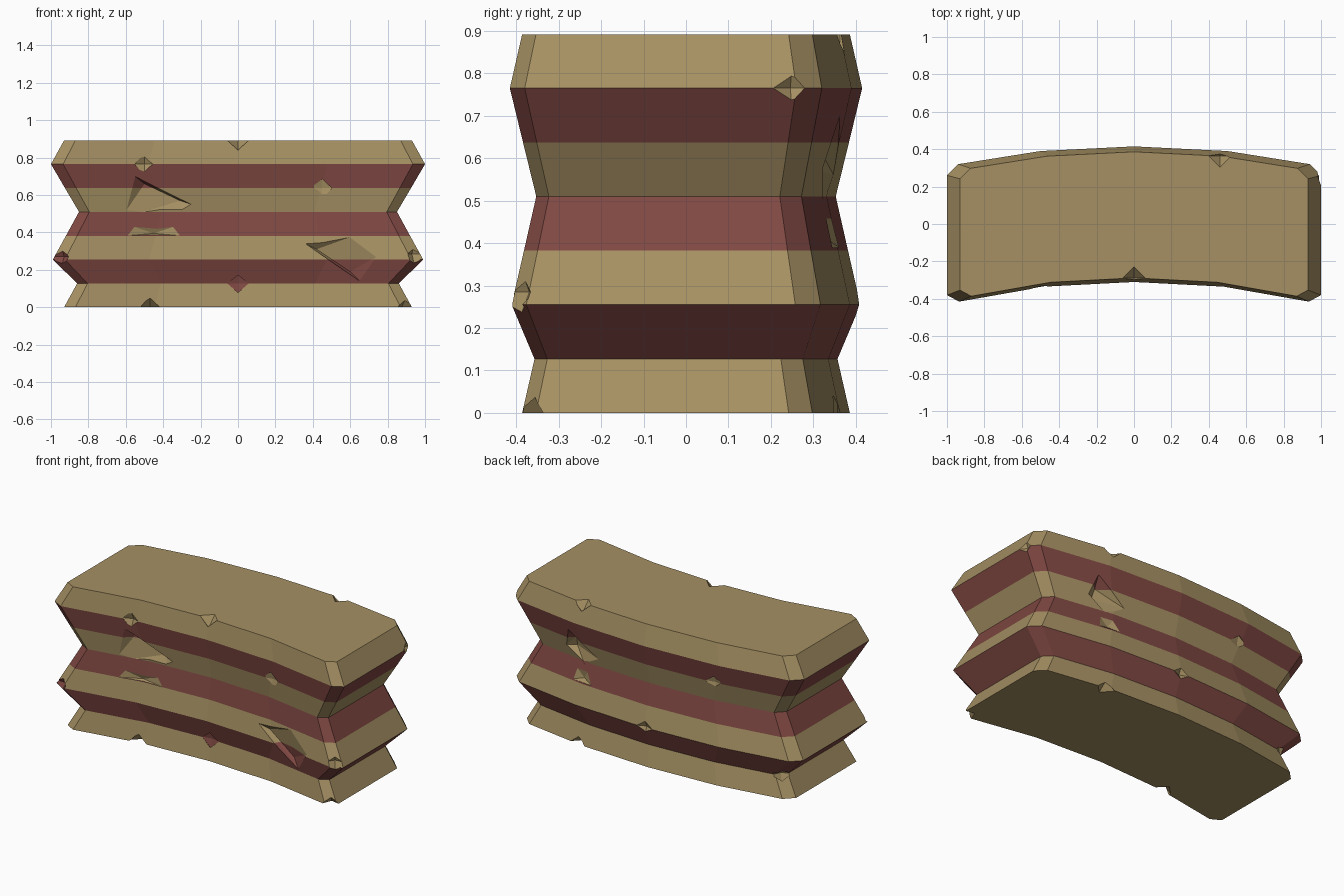
import bpy, bmesh
from math import cos, sin, radians
from mathutils import Vector

if "Cube" in bpy.data.objects:
    bpy.data.objects.remove(bpy.data.objects["Cube"])

# Materials
def mat(name, c):
    m = bpy.data.materials.new(name)
    m.diffuse_color = (*c, 1)
    m.use_nodes = True
    m.node_tree.nodes["Principled BSDF"].inputs["Base Color"].default_value = m.diffuse_color
    return m

TAN, RED, BANDED = 0, 1, 2
mats = [mat("sandstone", (0.38, 0.28, 0.125)), mat("red_stone", (0.215, 0.065, 0.055)),
        mat("broken_stone", (0.38, 0.28, 0.125))]

# Plan outline (right half, front to back) and its scale at each layer height
half = [(0, -.31), (.48, -.335), (.935, -.415), (1, -.38),
        (1, .26), (.94, .32), (.5, .39), (0, .415)]
outline = half + [(-x, y) for x, y in half[-2:0:-1]]
levels = [(0, .93), (.127, .86), (.255, .99), (.382, .92),
          (.51, .85), (.637, .925), (.765, 1), (.892, .93)]

def lerp(table, t):
    for (a, va), (b, vb) in zip(table, table[1:]):
        if t <= b:
            return va + (vb - va) * (t - a) / (b - a)
    return table[-1][1]

def surf(x, z, side):
    """Point on the front (-1) or back (1) face."""
    s = lerp(levels, z)
    edge = half[:3] if side < 0 else half[:4:-1]
    return Vector((x, lerp(edge, abs(x) / s) * s, z))

def make(name, bm):
    me = bpy.data.meshes.new(name)
    bm.to_mesh(me)
    ob = bpy.data.objects.new(name, me)
    for m in mats:
        me.materials.append(m)
    bpy.context.collection.objects.link(ob)
    return ob

# Layered curved wall block
bm = bmesh.new()
rings = [[bm.verts.new((x * s, y * s, z)) for x, y in outline] for z, s in levels]
n = len(outline)
for k in range(len(levels) - 1):
    for i in range(n):
        j = (i + 1) % n
        f = bm.faces.new((rings[k][i], rings[k][j], rings[k + 1][j], rings[k + 1][i]))
        f.material_index = k % 2
bm.faces.new(rings[0][::-1])
bm.faces.new(rings[-1])
bmesh.ops.recalc_face_normals(bm, faces=bm.faces)
wall = make("layered_wall", bm)
bm.free()

# Cutters for the chips and cracks
cut = bmesh.new()

def hull(points, m):
    vs = [cut.verts.new(p) for p in points]
    r = bmesh.ops.convex_hull(cut, input=vs)
    for f in {g for g in r["geom"] if isinstance(g, bmesh.types.BMFace)}:
        f.material_index = m

def chip(p, out_deg, a, b, d, m=TAN):
    """Diamond nick: a along the edge, b up and down, d deep."""
    p = Vector(p)
    o = Vector((cos(radians(out_deg)), sin(radians(out_deg)), 0))
    t, up = Vector((-o.y, o.x, 0)), Vector((0, 0, 1))
    hull([p + t * a, p - t * a, p + up * b, p - up * b, p - o * d, p + o * .06], m)

def gash(poly, deep, depth, side, m=BANDED):
    """Broken patch on a face; the deep points lie below the surface."""
    o = Vector((0, side, 0))
    pts = [surf(x, z, side) for x, z in poly]
    hull([p + o * h for p in pts for h in (.001, .06)]
         + [surf(x, z, side) - o * depth for x, z in deep], m)

# Nicks along the front and back: x, z, side, half width, half height, depth, colour
for x, z, side, a, b, d, m in [
        (0, .892, -1, .06, .06, .06, TAN), (-.5, .765, -1, .06, .055, .022, TAN),
        (.45, .637, -1, .06, .055, .012, TAN), (0, .127, -1, .06, .057, .012, RED),
        (-.47, 0, -1, .06, .055, .06, TAN), (.46, .892, 1, .06, .06, .06, TAN),
        (.5, 0, 1, .06, .05, .06, TAN), (0, .255, 1, .06, .055, .025, TAN),
        (-.45, .637, 1, .06, .05, .012, TAN)]:
    chip(surf(x, z, side), 90 * side, a, b, d, m)

# Nicks on the corners and right end
chip((-.945, -.395, .27), 240, .06, .06, .03, RED)
chip((.945, -.395, .285), 300, .06, .07, .03)
chip((.9, -.37, 0), 300, .06, .055, .05)
chip((.995, .25, .765), 10, .05, .05, .025)
chip((-.835, .25, .127), 135, .06, .05, .02)

# Broken patches and cracks
gash([(-.6, .382), (-.56, .432), (-.34, .432), (-.3, .382)], [(-.45, .395)], .015, -1, TAN)
gash([(.4, .39), (.44, .46), (.52, .46), (.54, .39)], [(.47, .41)], .02, 1, TAN)
gash([(-.55, .70), (-.25, .55), (-.3, .52), (-.63, .47)], [(-.5, .66), (-.31, .57)], .035, -1)
gash([(.36, .34), (.65, .14), (.74, .27), (.6, .375)], [(.42, .31), (.6, .19)], .035, -1)
gash([(.56, .70), (.6, .58), (.46, .48), (.36, .56)], [(.54, .64), (.55, .58)], .045, 1)

bmesh.ops.recalc_face_normals(cut, faces=cut.faces)
cutter = make("chip_cutter", cut)
cut.free()
cutter.hide_render = True
mod = wall.modifiers.new("chips", 'BOOLEAN')
mod.operation, mod.solver, mod.object = 'DIFFERENCE', 'EXACT', cutter
mod.material_mode = 'TRANSFER'
bpy.context.view_layer.objects.active = wall
bpy.ops.object.modifier_apply(modifier=mod.name)
bpy.data.objects.remove(cutter)

# Carry the colour bands through the broken patches
slot = {m.name: i for i, m in enumerate(wall.data.materials) if m}
bm = bmesh.new()
bm.from_mesh(wall.data)
broken = slot["broken_stone"]
for z, s in levels[1:-1]:
    fs = [f for f in bm.faces if f.material_index == broken]
    geom = fs + list({e for f in fs for e in f.edges}) + list({v for f in fs for v in f.verts})
    bmesh.ops.bisect_plane(bm, geom=geom, dist=1e-5, plane_co=(0, 0, z), plane_no=(0, 0, 1))
for f in bm.faces:
    if f.material_index == broken:
        k = int(f.calc_center_median().z / .1274)
        f.material_index = slot["red_stone" if k % 2 else "sandstone"]
    f.smooth = False
bm.to_mesh(wall.data)
bm.free()
